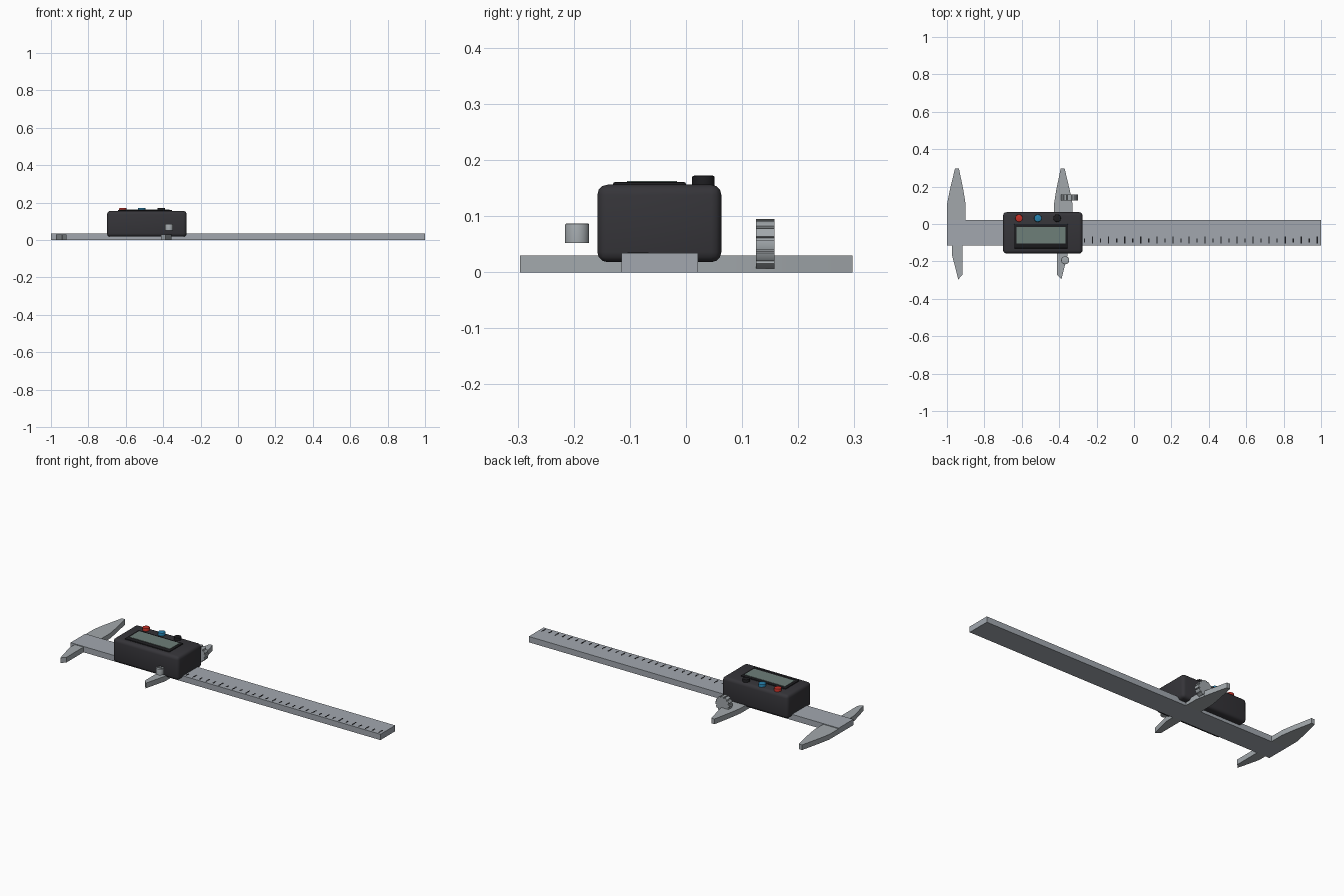
import bpy, bmesh, math
from mathutils import Matrix

if "Cube" in bpy.data.objects:
    bpy.data.objects.remove(bpy.data.objects["Cube"])


def material(name, rgb):
    m = bpy.data.materials.new(name)
    m.diffuse_color = (*rgb, 1)
    m.use_nodes = True
    m.node_tree.nodes["Principled BSDF"].inputs["Base Color"].default_value = m.diffuse_color
    return m


STEEL = material("steel", (0.36, 0.39, 0.43))
JAW = material("jaw steel", (0.36, 0.39, 0.41))
CASE = material("charcoal plastic", (0.036, 0.035, 0.041))
BLACK = material("black", (0.012, 0.012, 0.014))
LCD = material("display green", (0.155, 0.21, 0.19))
RED = material("red", (0.55, 0.03, 0.02))
BLUE = material("blue", (0.02, 0.22, 0.42))


def finish(name, bm, mat, smooth=None):
    bmesh.ops.recalc_face_normals(bm, faces=bm.faces)
    me = bpy.data.meshes.new(name)
    bm.to_mesh(me)
    bm.free()
    me.materials.append(mat)
    ob = bpy.data.objects.new(name, me)
    bpy.context.collection.objects.link(ob)
    if smooth:
        bpy.ops.object.select_all(action='DESELECT')
        ob.select_set(True)
        bpy.context.view_layer.objects.active = ob
        bpy.ops.object.shade_smooth_by_angle(angle=math.radians(smooth))
    return ob


def add_box(bm, x0, x1, y0, y1, z0, z1):
    m = Matrix.Translation(((x0 + x1) / 2, (y0 + y1) / 2, (z0 + z1) / 2))
    bmesh.ops.create_cube(bm, size=1, matrix=m @ Matrix.Diagonal((x1 - x0, y1 - y0, z1 - z0, 1)))


def box(name, dims, mat, bevel=0, segments=3):
    bm = bmesh.new()
    add_box(bm, *dims)
    if bevel:
        bmesh.ops.bevel(bm, geom=bm.edges[:], offset=bevel, segments=segments,
                        profile=0.5, affect='EDGES')
    return finish(name, bm, mat, 35 if bevel else None)


def prism(name, pts, depth, mat, matrix=Matrix(), smooth=40, bevel=0):
    """Extrude an xy outline upward, then place it with the matrix."""
    bm = bmesh.new()
    face = bm.faces.new([bm.verts.new((x, y, 0)) for x, y in pts])
    ext = bmesh.ops.extrude_face_region(bm, geom=[face])
    top = [v for v in ext["geom"] if isinstance(v, bmesh.types.BMVert)]
    bmesh.ops.translate(bm, verts=top, vec=(0, 0, depth))
    if bevel:
        rim = [e for e in bm.edges if all(v in top for v in e.verts)]
        bmesh.ops.bevel(bm, geom=rim, offset=bevel, segments=2, profile=0.5, affect='EDGES')
    bmesh.ops.transform(bm, matrix=matrix, verts=bm.verts)
    return finish(name, bm, mat, smooth)


def circle(r, n=32):
    return [(r * math.cos(2 * math.pi * i / n), r * math.sin(2 * math.pi * i / n))
            for i in range(n)]


# beam
box("beam", (-1, 1, -0.115, 0.021, 0, 0.034), STEEL)

# jaws: the sliding pair mirrors the fixed pair
upper = [(-1, 0.015), (-1, 0.105), (-0.985, 0.18), (-0.957, 0.297), (-0.936, 0.297),
         (-0.912, 0.18), (-0.9, 0.105), (-0.9, 0.015)]
lower = [(-0.973, -0.11), (-0.973, -0.165), (-0.94, -0.296), (-0.917, -0.272), (-0.917, -0.11)]
flip = -1.328
for label, pts in (("upper", upper), ("lower", lower)):
    prism("fixed_%s_jaw" % label, pts, 0.03, JAW)
    prism("sliding_%s_jaw" % label, [(flip - x, y) for x, y in pts], 0.03, JAW)

# slider housing and display
box("housing", (-0.70, -0.275, -0.158, 0.063, 0.018, 0.156), CASE, 0.018)
box("display_frame", (-0.642, -0.352, -0.13, 0.0, 0.15, 0.161), BLACK, 0.004, 2)
box("display", (-0.627, -0.366, -0.105, -0.016, 0.155, 0.163), LCD)

# buttons
for name, x, mat in (("red_button", -0.615, RED), ("blue_button", -0.514, BLUE),
                     ("black_button", -0.411, BLACK)):
    prism(name, circle(0.02), 0.022, mat, Matrix.Translation((x, 0.031, 0.15)), bevel=0.003)

# knurled thumb wheel, axis along y
teeth = 12
outline = []
for i in range(teeth):
    for frac, r in ((-0.36, 0.0445), (0, 0.0455), (0.36, 0.0445), (0.42, 0.039), (0.58, 0.039)):
        a = 2 * math.pi * (i + frac) / teeth
        outline.append((r * math.cos(a), r * math.sin(a)))
prism("thumb_wheel", outline, 0.033, JAW,
      Matrix.Translation((-0.345, 0.158, 0.049)) @ Matrix.Rotation(math.pi / 2, 4, 'X'))

# slotted locking screw
screw = prism("locking_screw", circle(0.0215), 0.035, JAW,
              Matrix.Translation((-0.368, -0.194, 0.052)), bevel=0.003)
cutter = box("slot_cutter", (-0.386, -0.35, -0.199, -0.189, 0.08, 0.1), JAW)
cutter.hide_render = True
cutter.hide_viewport = True
cut = screw.modifiers.new("slot", 'BOOLEAN')
cut.object = cutter
cut.operation = 'DIFFERENCE'

# scale marks, long and short in turn
bm = bmesh.new()
for i in range(30):
    x = 0.98 - i * 0.0429
    y0, y1 = (-0.104, -0.067) if i % 2 == 0 else (-0.1, -0.077)
    add_box(bm, x - 0.003, x + 0.003, y0, y1, 0.032, 0.0352)
finish("scale_marks", bm, BLACK)
